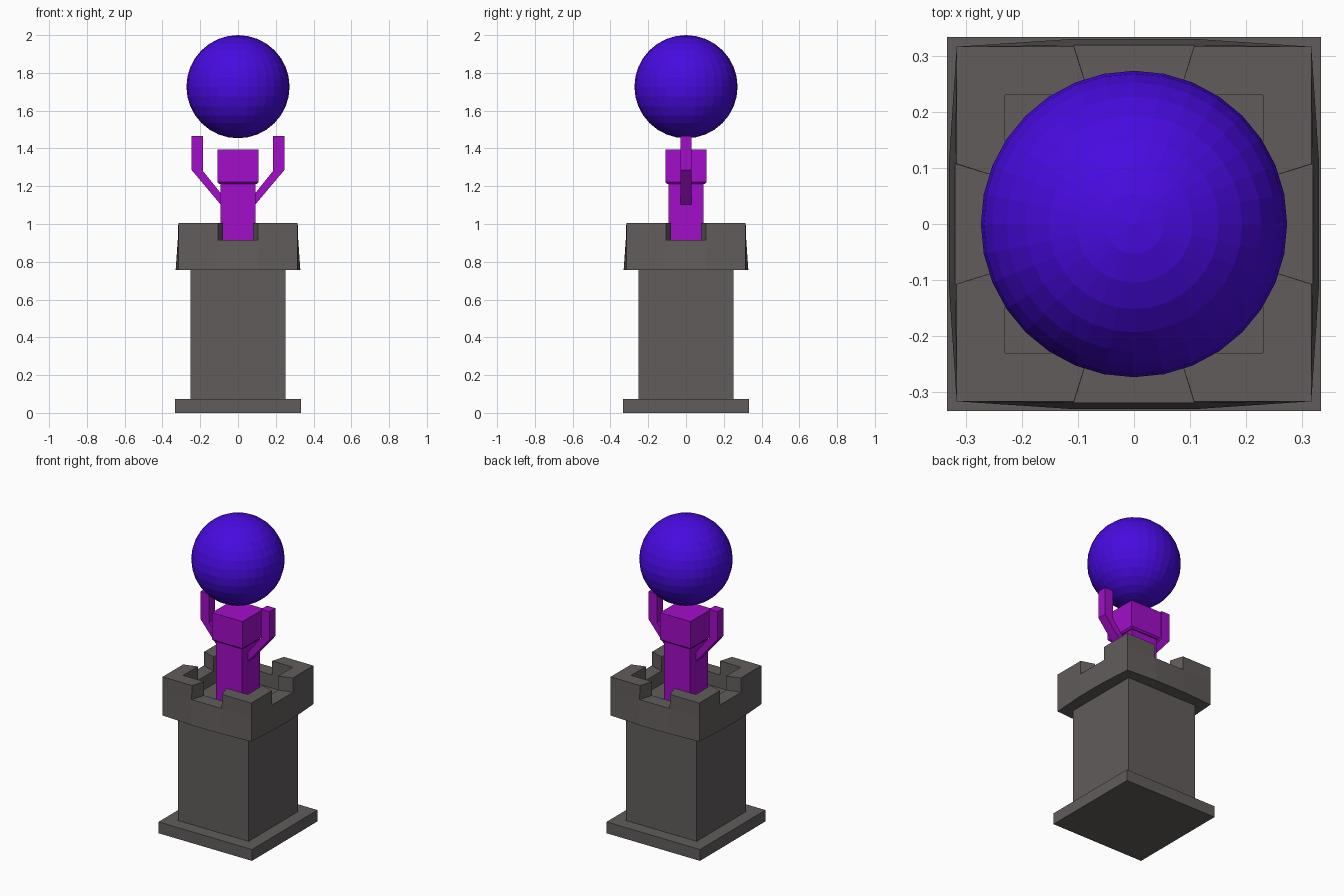
import bpy, bmesh
from math import pi
from mathutils import Matrix, Vector

if "Cube" in bpy.data.objects:
    bpy.data.objects.remove(bpy.data.objects["Cube"])


def material(name, rgb):
    m = bpy.data.materials.new(name)
    m.diffuse_color = (*rgb, 1)
    m.use_nodes = True
    m.node_tree.nodes["Principled BSDF"].inputs["Base Color"].default_value = m.diffuse_color
    return m


STONE = material("stone", (0.122, 0.107, 0.107))
PURPLE = material("purple", (0.36, 0.004, 0.58))
INDIGO = material("indigo", (0.065, 0.003, 0.74))


def finish(name, bm, mat):
    bmesh.ops.recalc_face_normals(bm, faces=bm.faces)
    mesh = bpy.data.meshes.new(name)
    bm.to_mesh(mesh)
    bm.free()
    mesh.materials.append(mat)
    obj = bpy.data.objects.new(name, mesh)
    bpy.context.collection.objects.link(obj)
    return obj


def square_stack(name, levels, mat):
    """Loft squares given as (half width, z), capped at both ends."""
    bm = bmesh.new()
    rings = [[bm.verts.new((x * h, y * h, z))
              for x, y in ((-1, -1), (1, -1), (1, 1), (-1, 1))] for h, z in levels]
    for a, b in zip(rings, rings[1:]):
        for i in range(4):
            j = (i + 1) % 4
            bm.faces.new((a[i], a[j], b[j], b[i]))
    bm.faces.new(rings[0])
    bm.faces.new(rings[-1])
    return finish(name, bm, mat)


# Plinth and shaft
square_stack("base_slab", [(0.333, 0), (0.333, 0.073)], STONE)
square_stack("tower_shaft", [(0.252, 0.073), (0.252, 0.757)], STONE)

# Battlement: hollow square ring with a notch in each side
bm = bmesh.new()


def ring(corner, side, notch, z):
    """Twelve points: corner, notch start and notch end for each side."""
    verts = []
    for k in range(4):
        rot = Matrix.Rotation(k * pi / 2, 3, 'Z')
        for x, y in ((-corner, -corner), (-notch, -side), (notch, -side)):
            verts.append(bm.verts.new(rot @ Vector((x, y, z))))
    return verts


low = ring(0.316, 0.330, 0.107, 0.757)
mid = ring(0.316, 0.319, 0.107, 0.915)
top = ring(0.316, 0.316, 0.107, 1.005)
in_top = ring(0.23, 0.23, 0.08, 1.005)
in_mid = ring(0.23, 0.23, 0.08, 0.915)
floor = ring(0.23, 0.23, 0.08, 0.83)
for i in range(12):
    j = (i + 1) % 12
    is_notch = i % 3 == 1
    pairs = [(low, mid), (in_mid, floor)]
    pairs += [(mid, in_mid)] if is_notch else [(mid, top), (top, in_top), (in_top, in_mid)]
    for a, b in pairs:
        bm.faces.new((a[i], a[j], b[j], b[i]))
    if i % 3:  # merlon end walls
        bm.faces.new((mid[i], top[i], in_top[i], in_mid[i]))
bm.faces.new(low)
bm.faces.new(floor)
finish("battlement", bm, STONE)

# Figure: body and head
square_stack("figure_body", [(0.093, 0.83), (0.093, 1.215)], PURPLE)
square_stack("figure_head", [(0.1, 1.212), (0.109, 1.222), (0.109, 1.395)], PURPLE)

# Raised arms, extruded from one outline and mirrored
ARM = [(0.085, 1.095), (0.245, 1.285), (0.245, 1.465),
       (0.185, 1.465), (0.185, 1.28), (0.085, 1.155)]
for name, s in (("right_arm", 1), ("left_arm", -1)):
    bm = bmesh.new()
    face = bm.faces.new([bm.verts.new((s * x, -0.03, z)) for x, z in ARM])
    ext = bmesh.ops.extrude_face_region(bm, geom=[face], use_keep_orig=True)
    bmesh.ops.translate(bm, vec=(0, 0.06, 0),
                        verts=[g for g in ext["geom"] if isinstance(g, bmesh.types.BMVert)])
    finish(name, bm, PURPLE)

# Floating orb, flat shaded
bm = bmesh.new()
bmesh.ops.create_uvsphere(bm, u_segments=32, v_segments=16, radius=0.273,
                          matrix=Matrix.Translation((0, 0, 1.727)))
finish("orb", bm, INDIGO)
